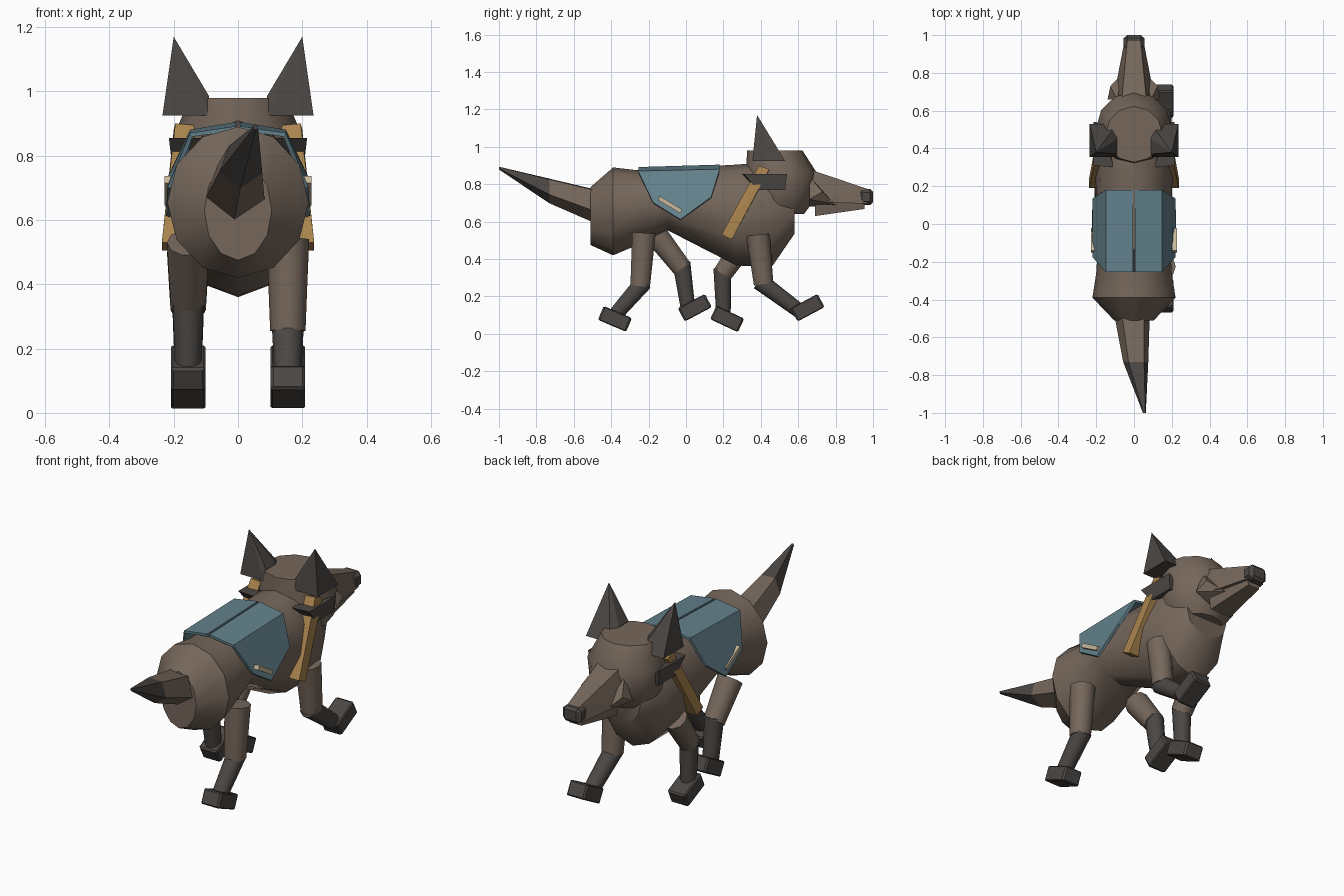
import bpy, bmesh, math
from mathutils import Vector, Matrix

cube = bpy.data.objects.get("Cube")
if cube:
    bpy.data.objects.remove(cube, do_unlink=True)


def material(name, rgb):
    m = bpy.data.materials.new(name)
    m.use_nodes = True
    m.diffuse_color = (*rgb, 1)
    m.node_tree.nodes["Principled BSDF"].inputs["Base Color"].default_value = (*rgb, 1)
    return m


FUR = material("taupe fur", (0.18, 0.135, 0.105))
DARK = material("charcoal fur", (0.07, 0.063, 0.057))
BLUE = material("saddle blue", (0.125, 0.22, 0.26))
OCHRE = material("ochre strap", (0.40, 0.23, 0.075))
CREAM = material("cream trim", (0.58, 0.47, 0.33))


def finish(name, bm, mat, smooth=False, bevel=0):
    bmesh.ops.recalc_face_normals(bm, faces=bm.faces[:])
    me = bpy.data.meshes.new(name)
    bm.to_mesh(me)
    bm.free()
    me.materials.append(mat)
    ob = bpy.data.objects.new(name, me)
    bpy.context.collection.objects.link(ob)
    if smooth:
        for o in bpy.context.selected_objects:
            o.select_set(False)
        ob.select_set(True)
        bpy.context.view_layer.objects.active = ob
        bpy.ops.object.shade_smooth_by_angle(angle=math.radians(42))
    if bevel:
        mod = ob.modifiers.new("Bevel", "BEVEL")
        mod.width, mod.segments = bevel, 1
    return ob


def hull(name, points, mat, bevel=0):
    """Convex solid around a few corner points."""
    bm = bmesh.new()
    for p in points:
        bm.verts.new(p)
    bmesh.ops.convex_hull(bm, input=bm.verts[:])
    return finish(name, bm, mat, bevel=bevel)


def loft(name, rings, mat, sides=12, smooth=True, turn=0.0):
    """Skin rings of (centre, first radius vector, second radius vector)."""
    bm = bmesh.new()
    loops = []
    for c, u, v in rings:
        angles = [math.tau * i / sides + turn for i in range(sides)]
        loops.append([bm.verts.new(Vector(c) + Vector(u) * math.cos(a) + Vector(v) * math.sin(a))
                      for a in angles])
    for a, b in zip(loops, loops[1:]):
        for i in range(sides):
            j = (i + 1) % sides
            bm.faces.new((a[i], a[j], b[j], b[i]))
    bm.faces.new(loops[0])
    bm.faces.new(loops[-1])
    return finish(name, bm, mat, smooth)


def ring_y(y, z, rx, rz, x=0):
    return (x, y, z), (rx, 0, 0), (0, 0, rz)


def limb(name, x, start, end, r0, r1, mat):
    """Tapered round segment in the side plane, from (y, z) to (y, z)."""
    a, b = Vector((x, *start)), Vector((x, *end))
    d = (b - a).normalized()
    side = Vector((1, 0, 0))
    up = d.cross(side)
    loft(name, [(a, side * r0, up * r0), (b, side * r1, up * r1)], mat, 10)


def block(x0, x1, y0, y1, z0, z1):
    return [(x, y, z) for x in (x0, x1) for y in (y0, y1) for z in (z0, z1)]


# Torso
loft("body", [ring_y(-0.51, 0.63, 0.105, 0.155), ring_y(-0.39, 0.655, 0.22, 0.235),
              ring_y(-0.26, 0.675, 0.2, 0.2), ring_y(-0.1, 0.72, 0.19, 0.165),
              ring_y(0.27, 0.635, 0.205, 0.27), ring_y(0.46, 0.64, 0.2, 0.28),
              ring_y(0.58, 0.66, 0.13, 0.125)], FUR)

# Head, flat on the crown
loft("head", [((0, y, z), (rx, 0, 0), (0, ry, 0)) for y, z, rx, ry in (
    (0.5, 0.64, 0.13, 0.13), (0.5, 0.72, 0.19, 0.19), (0.51, 0.86, 0.2, 0.19),
    (0.475, 0.98, 0.15, 0.148))], FUR)

# Muzzle, jaw and nose
hull("muzzle", [(s * x, y, z) for s in (-1, 1) for x, y, z in (
    (0.065, 0.66, 0.88), (0.11, 0.66, 0.71), (0.035, 0.97, 0.775), (0.05, 0.97, 0.695))], FUR)
hull("jaw", [(s * x, y, z) for s in (-1, 1) for x, y, z in (
    (0.08, 0.69, 0.72), (0.065, 0.69, 0.63), (0.04, 0.955, 0.7), (0.035, 0.955, 0.668))], FUR)
hull("nose", block(-0.055, 0.055, 0.925, 1.0, 0.69, 0.775), DARK, bevel=0.018)

# Parts that appear on both sides
for s, side in ((1, "left"), (-1, "right")):
    def flip(points):
        return [(s * x, y, z) for x, y, z in points]

    hull(side + "_cheek", flip([(0.09, 0.66, 0.84), (0.14, 0.66, 0.72), (0.125, 0.73, 0.76),
                                (0.06, 0.8, 0.69), (0.05, 0.66, 0.68)]), FUR)
    hull(side + "_ear", flip([(0.2, 0.38, 1.17), (0.235, 0.355, 0.925), (0.235, 0.53, 0.925),
                              (0.09, 0.355, 0.925), (0.09, 0.53, 0.925),
                              (0.09, 0.37, 0.985), (0.09, 0.45, 0.985)]), DARK)
    hull(side + "_collar", flip([(0.1, 0.3, 0.855), (0.215, 0.31, 0.855), (0.215, 0.54, 0.855),
                                 (0.205, 0.53, 0.77), (0.205, 0.38, 0.77), (0.1, 0.53, 0.77)]), DARK)
    # Shoulder strap
    hull(side + "_strap", flip([(0.135, 0.39, 0.895), (0.195, 0.39, 0.9), (0.14, 0.445, 0.875),
                                (0.2, 0.445, 0.88), (0.17, 0.19, 0.53), (0.237, 0.19, 0.53),
                                (0.17, 0.245, 0.505), (0.237, 0.245, 0.505)]), OCHRE)
    # Saddle half: sloped top and pointed side flap
    bm = bmesh.new()
    top = [bm.verts.new(p) for p in flip([(0.005, -0.255, 0.885), (0.005, 0.18, 0.898)])]
    edge = [bm.verts.new(p) for p in flip([(0.145, 0.18, 0.875), (0.145, -0.255, 0.865)])]
    low = [bm.verts.new(p) for p in flip([(0.213, -0.175, 0.7), (0.217, -0.03, 0.61),
                                          (0.213, 0.135, 0.73)])]
    bm.faces.new(top + edge)
    bm.faces.new([edge[0], edge[1]] + low)
    saddle = finish(side + "_saddle_panel", bm, BLUE)
    solid = saddle.modifiers.new("Thickness", "SOLIDIFY")
    solid.thickness, solid.offset = 0.014, 0
    # Trim bar on the flap
    hull(side + "_trim_bar", flip([(x, y, z) for x in (0.2, 0.228) for y, z in (
        (-0.15, 0.715), (-0.14, 0.737), (-0.03, 0.645), (-0.02, 0.665))]), CREAM)

# Tail with dark tip
MID = ring_y(-0.73, 0.77, 0.07, 0.072, 0.01)
loft("tail_root", [ring_y(-0.47, 0.685, 0.1, 0.1, -0.01), MID], FUR, 5, False, 0.9)
loft("tail_tip", [MID, ring_y(-1.0, 0.887, 0.008, 0.008, 0.055)], DARK, 5, False, 0.9)

# Running legs: hip, knee, ankle, paw centre (y, z) and paw pitch
LEGS = {
    "left_front": (1, (0.385, 0.53), (0.415, 0.265), (0.61, 0.12), (0.65, 0.14), 28),
    "left_rear": (1, (-0.225, 0.54), (-0.245, 0.255), (-0.38, 0.1), (-0.38, 0.08), -23),
    "right_front": (-1, (0.32, 0.5), (0.195, 0.32), (0.2, 0.11), (0.22, 0.08), -25),
    "right_rear": (-1, (-0.16, 0.53), (-0.02, 0.35), (0.01, 0.14), (0.047, 0.14), 28),
}
for name, (s, hip, knee, ankle, paw, pitch) in LEGS.items():
    x = 0.155 * s
    limb(name + "_upper_leg", x, hip, knee, 0.066, 0.055, FUR)
    bend = (Vector(ankle) - Vector(knee)).normalized() * 0.03
    limb(name + "_lower_leg", x, Vector(knee) - bend, ankle, 0.05, 0.041, DARK)
    turn = Matrix.Translation((x, *paw)) @ Matrix.Rotation(math.radians(pitch), 4, "X")
    hull(name + "_paw", [turn @ Vector(p) for p in
                         block(-0.054, 0.054, -0.082, 0.082, -0.04, 0.04)], DARK, bevel=0.008)
